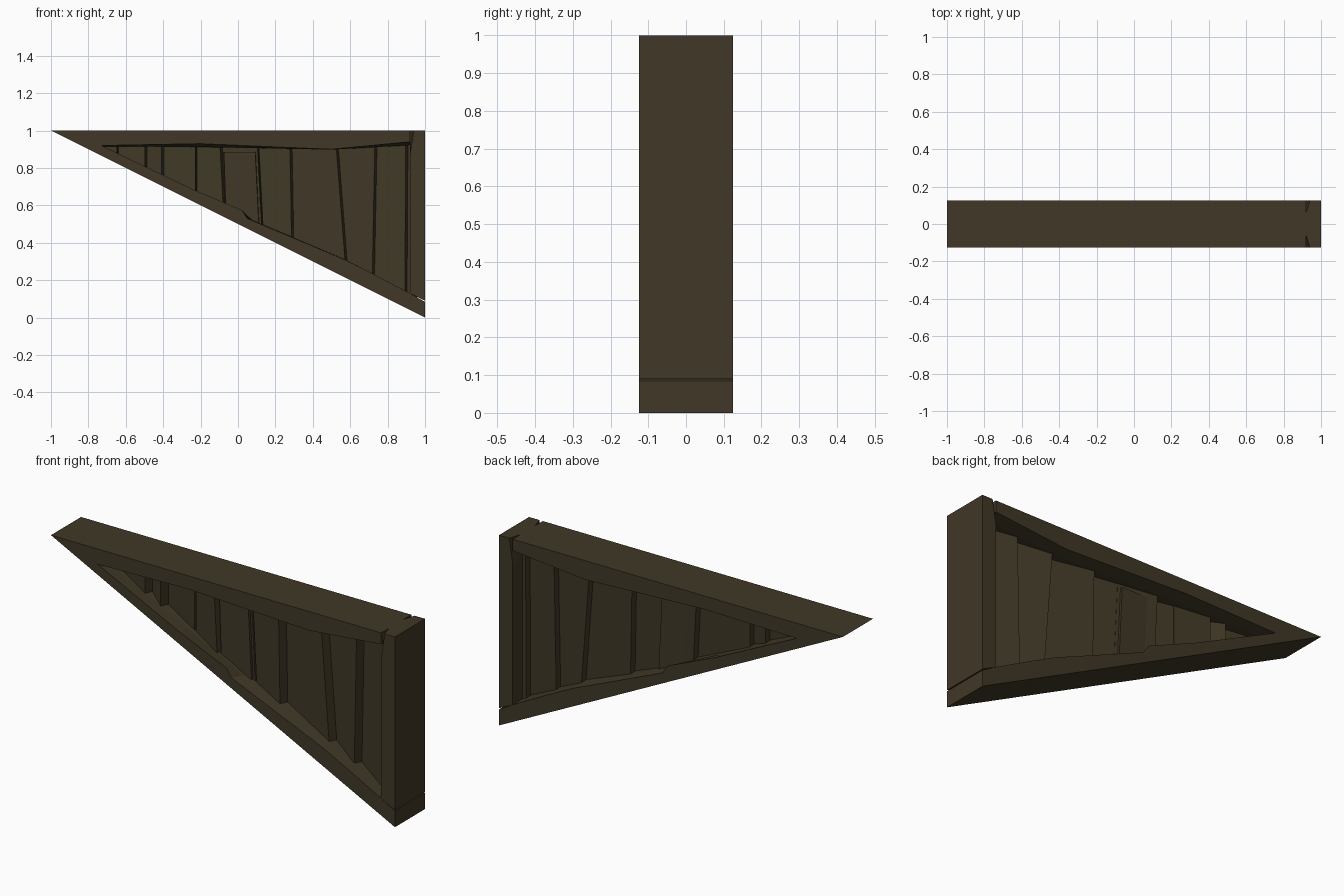
import bpy, bmesh

if "Cube" in bpy.data.objects:
    bpy.data.objects.remove(bpy.data.objects["Cube"])

wood = bpy.data.materials.new("dark brown wood")
wood.diffuse_color = (0.052, 0.040, 0.020, 1)
wood.use_nodes = True
wood.node_tree.nodes["Principled BSDF"].inputs["Base Color"].default_value = wood.diffuse_color


def loft(name, sections):
    """Solid from matching x-z outlines, given as (y, outline) front to back."""
    bm = bmesh.new()
    rings = [[bm.verts.new((x, y, z)) for x, z in pts] for y, pts in sections]
    n = len(rings[0])
    for a, b in zip(rings, rings[1:]):
        for i in range(n):
            j = (i + 1) % n
            bm.faces.new((a[i], a[j], b[j], b[i]))
    bm.faces.new(rings[0])
    bm.faces.new(rings[-1])
    bmesh.ops.recalc_face_normals(bm, faces=bm.faces[:])
    me = bpy.data.meshes.new(name)
    bm.to_mesh(me)
    bm.free()
    me.materials.append(wood)
    ob = bpy.data.objects.new(name, me)
    bpy.context.collection.objects.link(ob)
    return ob


def frame_part(name, outer, inner):
    """Beam whose outline changes between its two faces and its middle."""
    d, m = 0.125, 0.06
    loft(name, [(-d, outer), (-m, inner), (m, inner), (d, outer)])


# Top rail with a hand-hewn underside
frame_part("top_rail",
           [(-1, 1), (0.92, 1), (0.92, 0.94), (0.5, 0.9), (-0.2, 0.93), (-0.73, 0.92)],
           [(-1, 1), (0.92, 1), (0.92, 0.922), (0.5, 0.898), (-0.2, 0.912), (-0.73, 0.916)])

# Upright post, notched at its top inner corners
frame_part("upright_post",
           [(0.94, 1), (1, 1), (1, 0.09), (0.92, 0.13), (0.92, 0.87)],
           [(0.92, 1), (1, 1), (1, 0.09), (0.92, 0.13), (0.92, 0.87)])

# Sloping brace with a chipped upper edge
frame_part("sloping_brace",
           [(-1, 1), (-0.73, 0.92), (-0.25, 0.69), (0.02, 0.575), (0.05, 0.53),
            (0.57, 0.31), (0.72, 0.235), (0.92, 0.13), (1, 0.084), (1, 0)],
           [(-1, 1), (-0.73, 0.916), (-0.25, 0.685), (0.0, 0.565), (0.07, 0.525),
            (0.57, 0.312), (0.72, 0.235), (0.92, 0.13), (1, 0.084), (1, 0)])

# Infill planks: (x at top, x at bottom, stepped) for each joint
joints = [(-0.80, -0.80, 0), (-0.64, -0.64, 0), (-0.49, -0.49, 1), (-0.40, -0.40, 1),
          (-0.22, -0.22, 0), (-0.09, -0.07, 1), (0.11, 0.135, 0), (0.285, 0.295, 1),
          (0.53, 0.585, 1), (0.74, 0.725, 1), (0.905, 0.90, 1), (0.95, 0.95, 0)]


def plank(name, left, right, y_left, y_right, top=0.95, half=0.032):
    def edge(p, dx, y):
        xt, xb = p[0] + dx, p[1] + dx
        return (xt, y, top), (xb, y, (1 - xb) / 2 + 0.03)
    lf, rf = edge(left, 0, y_left - half), edge(right, -0.008, y_right - half)
    lb, rb = edge(left, -0.008, y_left + half), edge(right, 0.008, y_right + half)
    bm = bmesh.new()
    ring = [[bm.verts.new(c[k]) for c in (lf, rf, rb, lb)] for k in (0, 1)]
    bm.faces.new(ring[0])
    bm.faces.new(ring[1])
    for i in range(4):
        j = (i + 1) % 4
        bm.faces.new((ring[0][i], ring[0][j], ring[1][j], ring[1][i]))
    bmesh.ops.recalc_face_normals(bm, faces=bm.faces[:])
    me = bpy.data.meshes.new(name)
    bm.to_mesh(me)
    bm.free()
    me.materials.append(wood)
    bpy.context.collection.objects.link(bpy.data.objects.new(name, me))


for i, (a, b) in enumerate(zip(joints, joints[1:])):
    y_left = 0.02 if a[2] else -0.004
    y_right = -0.028 if b[2] else -0.004
    plank(f"plank_{i + 1}", a, b, y_left, y_right)

# Shorter board standing slightly proud of the planks
plank("short_board", (-0.075, -0.065), (0.10, 0.12), 0, 0, top=0.885, half=0.046)
